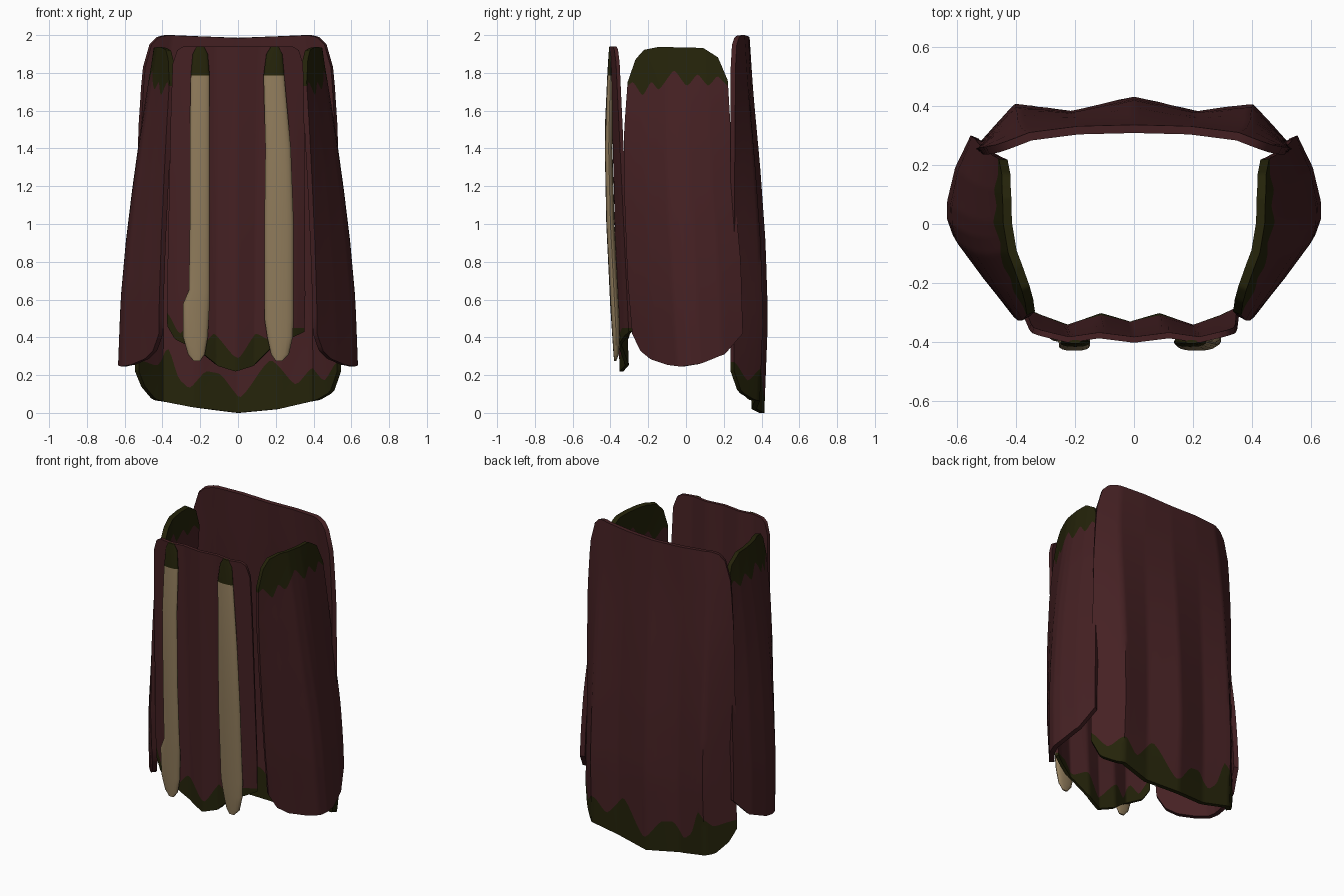
import bpy
import bmesh
import math

cube = bpy.data.objects.get("Cube")
if cube:
    bpy.data.objects.remove(cube, do_unlink=True)


def material(name, rgb):
    m = bpy.data.materials.new(name)
    m.use_nodes = True
    m.diffuse_color = (*rgb, 1)
    bsdf = next(n for n in m.node_tree.nodes if n.type == "BSDF_PRINCIPLED")
    bsdf.inputs["Base Color"].default_value = (*rgb, 1)
    bsdf.inputs["Roughness"].default_value = 0.8
    return m


RED = material("maroon cloth", (0.060, 0.015, 0.017))
GREEN = material("dark olive trim", (0.018, 0.017, 0.003))
CREAM = material("tan strap", (0.285, 0.205, 0.108))


def along(points, x, ease=False):
    """Interpolate a short profile, straight or eased into waves."""
    for (a, p), (b, q) in zip(points, points[1:]):
        if x <= b:
            t = max(0, (x - a) / (b - a))
            if ease:
                t = (t + t * t * (3 - 2 * t)) / 2
            return p + (q - p) * t
    return points[-1][1]


def both(half):
    """Mirror a half profile given from the centre outwards."""
    return [(-a, p) for a, p in reversed(half) if a > 0] + half


def finish(bm, name, mats, thickness=0):
    mesh = bpy.data.meshes.new(name)
    bm.to_mesh(mesh)
    bm.free()
    for m in mats:
        mesh.materials.append(m)
    obj = bpy.data.objects.new(name, mesh)
    bpy.context.collection.objects.link(obj)
    bpy.ops.object.select_all(action="DESELECT")
    obj.select_set(True)
    bpy.context.view_layer.objects.active = obj
    if thickness:
        mod = obj.modifiers.new("thickness", "SOLIDIFY")
        mod.thickness = thickness
        mod.offset = 0
        bpy.ops.object.modifier_apply(modifier=mod.name)
    bm = bmesh.new()
    bm.from_mesh(obj.data)
    bmesh.ops.recalc_face_normals(bm, faces=bm.faces)
    bm.to_mesh(obj.data)
    bm.free()
    bpy.ops.object.shade_smooth_by_angle(angle=math.radians(45))


def panel(name, place, top, bottom, zigzag, trim_on_top, thickness):
    """Cloth sheet whose rows follow the zigzag edge of its trim."""
    bm = bmesh.new()
    columns, upper, lower = 64, 16, 4
    if trim_on_top:
        upper, lower = lower, upper
    grid = []
    for i in range(columns + 1):
        s = 2 * i / columns - 1
        hi, lo = along(top, s), along(bottom, s)
        mid = min(max(along(zigzag, s, True), lo + 0.02), hi - 0.02)
        heights = [hi + (mid - hi) * j / upper for j in range(upper)]
        heights += [mid + (lo - mid) * j / lower for j in range(lower + 1)]
        grid.append([bm.verts.new(place(s, z)) for z in heights])
    for left, right in zip(grid, grid[1:]):
        for j in range(upper + lower):
            f = bm.faces.new((left[j], left[j + 1], right[j + 1], right[j]))
            f.material_index = int((j < upper) == trim_on_top)
    finish(bm, name, (RED, GREEN), thickness)


# Back panel: bowed at the top, scalloped below
back_top = both([(0, 0.322), (0.4, 0.318), (0.75, 0.297), (1, 0.25)])
back_low = both([(0, 0.42), (0.4, 0.37), (0.75, 0.395), (0.87, 0.325), (1, 0.245)])
back_fall = [(0, 0.8), (0.5, 1), (0.9, 0.87), (1.3, 0.58), (1.7, 0.2), (2, 0)]
back_width = [(0.25, 0.535), (1.5, 0.52), (1.8, 0.502), (2, 0.47)]


def place_back(s, z):
    k = along(back_fall, z)
    y = along(back_top, s) * (1 - k) + along(back_low, s) * k
    return s * along(back_width, z), y, z


panel("back_panel", place_back,
      both([(0, 1.985), (0.8, 2), (0.9, 1.99), (0.97, 1.95), (1, 1.83)]),
      [(-1, 0.22), (-0.94, 0.14), (-0.83, 0.07), (-0.45, 0.03), (0, 0),
       (0.4, 0.02), (0.8, 0.07), (0.93, 0.11), (1, 0.22)],
      [(-1, 0.28), (-0.82, 0.25), (-0.69, 0.34), (-0.57, 0.17), (-0.48, 0.13),
       (-0.32, 0.22), (-0.2, 0.21), (0.02, 0.08), (0.33, 0.28), (0.57, 0.15),
       (0.74, 0.24), (0.87, 0.17), (1, 0.27)], False, 0.028)

# Front panel: shallow ripples, leaning inwards towards the hem
front_top = both([(0, -0.393), (0.35, -0.378), (0.65, -0.393), (1, -0.365)])
front_low = both([(0, -0.345), (0.28, -0.316), (0.6, -0.352), (0.87, -0.315), (1, -0.29)])
front_width = [(0.3, 0.355), (0.6, 0.362), (1.6, 0.35), (1.94, 0.34)]


def place_front(s, z):
    k = (1.94 - z) / 1.6
    y = along(front_top, s) * (1 - k) + along(front_low, s) * k
    return s * along(front_width, z) - 0.012 * k, y, z


panel("front_panel", place_front,
      both([(0, 1.94), (0.85, 1.94), (0.94, 1.92), (1, 1.85)]),
      [(-1, 0.46), (-0.89, 0.39), (-0.55, 0.33), (-0.27, 0.25), (0, 0.22),
       (0.27, 0.25), (0.55, 0.35), (1, 0.43)],
      [(-1, 0.53), (-0.82, 0.42), (-0.68, 0.47), (-0.5, 0.36), (-0.33, 0.42),
       (0.03, 0.29), (0.3, 0.42), (0.55, 0.38), (0.8, 0.45), (1, 0.45)], False, 0.02)

# Side panels: curved around the hips and flaring downwards
side_front = [(0.25, -0.26), (0.7, -0.30), (1.2, -0.32), (1.5, -0.32), (1.94, -0.29)]
side_back = [(0.25, 0.30), (0.8, 0.285), (1.2, 0.25), (1.75, 0.22), (1.94, 0.20)]
side_flare = [(0.25, 1), (0.6, 0.93), (0.9, 0.79), (1.2, 0.6), (1.5, 0.38), (1.94, 0)]
side_top = [(-1, 0.338), (-0.6, 0.375), (-0.2, 0.412), (0.2, 0.428), (0.6, 0.43), (1, 0.425)]
side_low = [(-1, 0.41), (-0.6, 0.51), (-0.2, 0.60), (0, 0.62), (0.2, 0.62),
            (0.6, 0.595), (1, 0.545)]

for side, sign in (("left", 1), ("right", -1)):
    def place_side(s, z):
        k = along(side_flare, z)
        x = along(side_top, s) * (1 - k) + along(side_low, s) * k
        front, rear = along(side_front, z), along(side_back, z)
        return sign * x, front + (rear - front) * (s + 1) / 2, z

    panel(side + "_side_panel", place_side,
          [(-1, 1.75), (-0.87, 1.87), (-0.7, 1.92), (-0.4, 1.935), (0.55, 1.93),
           (0.85, 1.88), (1, 1.76)],
          [(-1, 0.42), (-0.88, 0.33), (-0.7, 0.285), (-0.4, 0.255), (-0.15, 0.245),
           (0.2, 0.26), (0.65, 0.31), (1, 0.42)],
          [(-1, 1.73), (-0.9, 1.75), (-0.68, 1.68), (-0.52, 1.75), (-0.37, 1.71),
           (-0.07, 1.81), (0.18, 1.73), (0.4, 1.79), (0.6, 1.73), (0.8, 1.78),
           (1, 1.73)], True, 0.03)


# Front straps: flattened rounded strips with olive tips
def strap(name, stations):
    bm = bmesh.new()
    rings = []
    for z, x0, x1, front in stations:
        depth = min(0.022, 0.15 * (x1 - x0))
        ring = []
        for i in range(16):
            a = math.tau * i / 16
            c, d = math.cos(a), math.sin(a)
            x = (x0 + x1) / 2 + (x1 - x0) / 2 * math.copysign(abs(c) ** 0.7, c)
            ring.append(bm.verts.new((x, front + depth + depth * d, z)))
        rings.append(ring)
    for upper, lower in zip(rings, rings[1:]):
        for i in range(16):
            j = (i + 1) % 16
            f = bm.faces.new((upper[i], upper[j], lower[j], lower[i]))
            f.material_index = int(f.calc_center_median().z > 1.785)
    bm.faces.new(rings[0]).material_index = 1
    bm.faces.new(rings[-1])
    finish(bm, name, (CREAM, GREEN))


strap("right_strap", [
    (1.94, -0.22, -0.18, -0.406), (1.9, -0.24, -0.16, -0.41), (1.785, -0.25, -0.15, -0.417),
    (1.5, -0.255, -0.15, -0.43), (1, -0.255, -0.15, -0.422), (0.65, -0.26, -0.15, -0.405),
    (0.58, -0.29, -0.15, -0.402), (0.4, -0.29, -0.16, -0.39), (0.31, -0.265, -0.175, -0.384),
    (0.275, -0.235, -0.2, -0.38)])
strap("left_strap", [
    (1.94, 0.175, 0.215, -0.406), (1.9, 0.15, 0.235, -0.41), (1.785, 0.135, 0.245, -0.417),
    (1.4, 0.145, 0.28, -0.43), (1, 0.14, 0.295, -0.422), (0.5, 0.14, 0.295, -0.396),
    (0.4, 0.155, 0.29, -0.39), (0.31, 0.175, 0.27, -0.384), (0.275, 0.2, 0.235, -0.38)])
